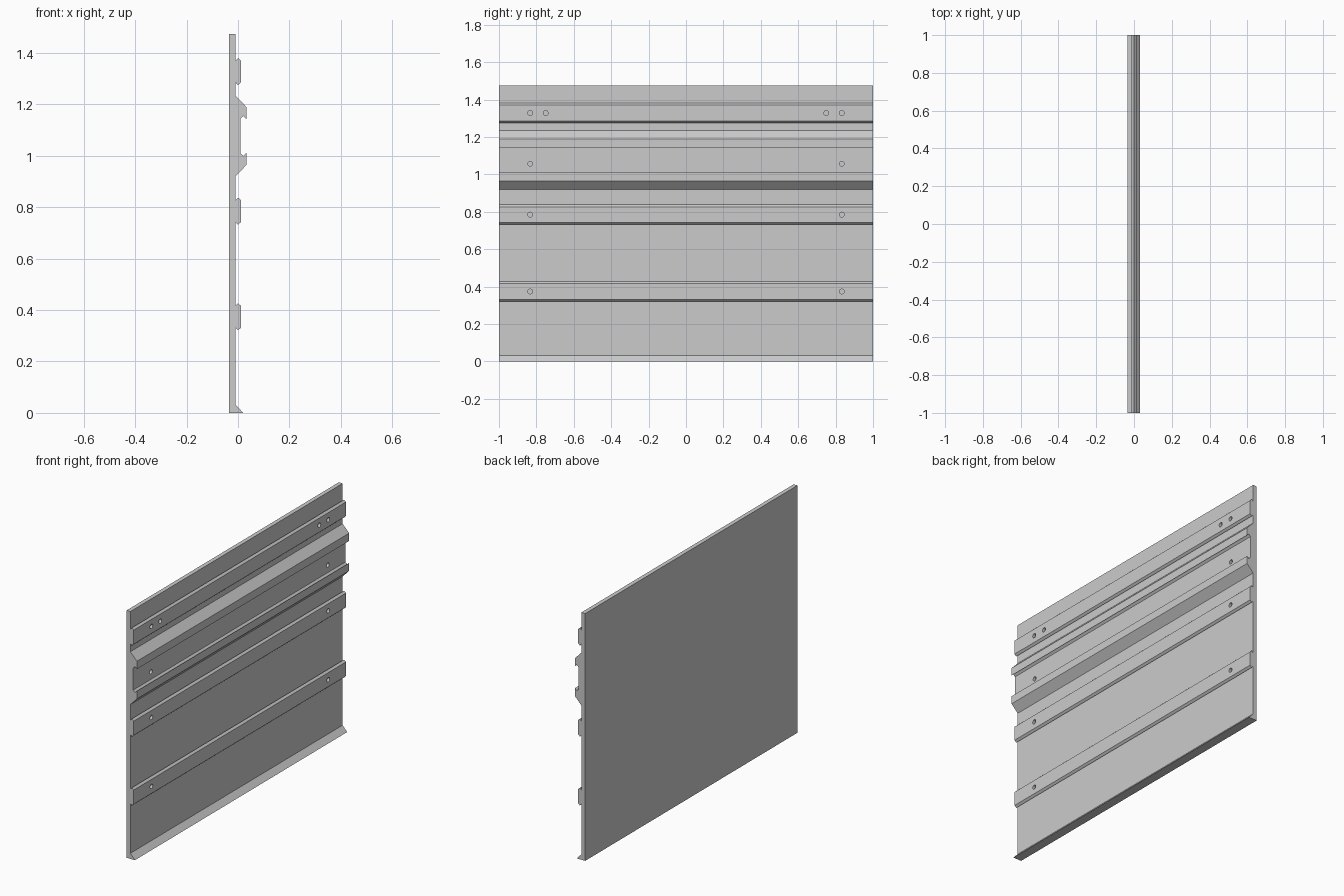
import bpy, bmesh
from mathutils import Matrix

cube = bpy.data.objects.get("Cube")
if cube:
    bpy.data.objects.remove(cube, do_unlink=True)

BACK, FACE, RAIL = -0.035, -0.01, 0.012   # depth planes along x
HALF, TOP = 1.0, 1.475

grey = bpy.data.materials.new("light grey")
grey.use_nodes = True
colour = (0.6, 0.6, 0.6, 1)
grey.diffuse_color = colour
grey.node_tree.nodes["Principled BSDF"].inputs["Base Color"].default_value = colour


def make_object(name, bm):
    bmesh.ops.recalc_face_normals(bm, faces=bm.faces)
    mesh = bpy.data.meshes.new(name)
    bm.to_mesh(mesh)
    bm.free()
    mesh.materials.append(grey)
    obj = bpy.data.objects.new(name, mesh)
    bpy.context.collection.objects.link(obj)
    return obj


def rail(z):
    """Low rail with pointed upper and lower edges, bottom to top."""
    half, point = 0.042, 0.053
    return [(FACE, z - half), (0, z - point), (RAIL, z - half),
            (RAIL, z + half), (0, z + point), (FACE, z + half)]


# Deep hanging channel: two sloped ribs with an undercut slot between
lower_rib = [(FACE, 0.92), (0.033, 0.965), (0.033, 1.012), (0.021, 1.0), (0.009, 1.012)]
channel = lower_rib + [(x, 2.155 - z) for x, z in reversed(lower_rib)]
channel = [(x, z - 0.0 if z < 1.05 else min(z, 1.235)) for x, z in channel]

# Whole cross-section, with the sloped drip lip at the foot
section = [(BACK, 0), (0.02, 0), (FACE, 0.033)]
section += rail(0.374) + rail(0.785) + channel + rail(1.328)
section += [(FACE, TOP), (BACK, TOP)]

bm = bmesh.new()
profile = bm.faces.new([bm.verts.new((x, -HALF, z)) for x, z in section])
sweep = bmesh.ops.extrude_face_region(bm, geom=[profile], use_keep_orig=True)
for v in sweep["geom"]:
    if isinstance(v, bmesh.types.BMVert):
        v.co.y = HALF
panel = make_object("slotted_wall_panel", bm)

# Blind screw holes, mirrored across the width
bm = bmesh.new()
holes = [(0.833, z) for z in (0.374, 0.785, 1.057, 1.328)] + [(0.75, 1.328)]
for y, z in holes:
    for side in (-1, 1):
        place = Matrix.Translation((0.015, side * y, z)) @ Matrix.Rotation(1.5707963, 4, "Y")
        bmesh.ops.create_cone(bm, cap_ends=True, segments=20, radius1=0.013,
                              radius2=0.013, depth=0.05, matrix=place)
cutter = make_object("screw_hole_cutter", bm)
cutter.hide_render = True
cut = panel.modifiers.new("screw holes", "BOOLEAN")
cut.operation, cut.solver, cut.object = "DIFFERENCE", "EXACT", cutter
bpy.context.view_layer.objects.active = panel
bpy.ops.object.modifier_apply(modifier=cut.name)
bpy.data.objects.remove(cutter, do_unlink=True)
